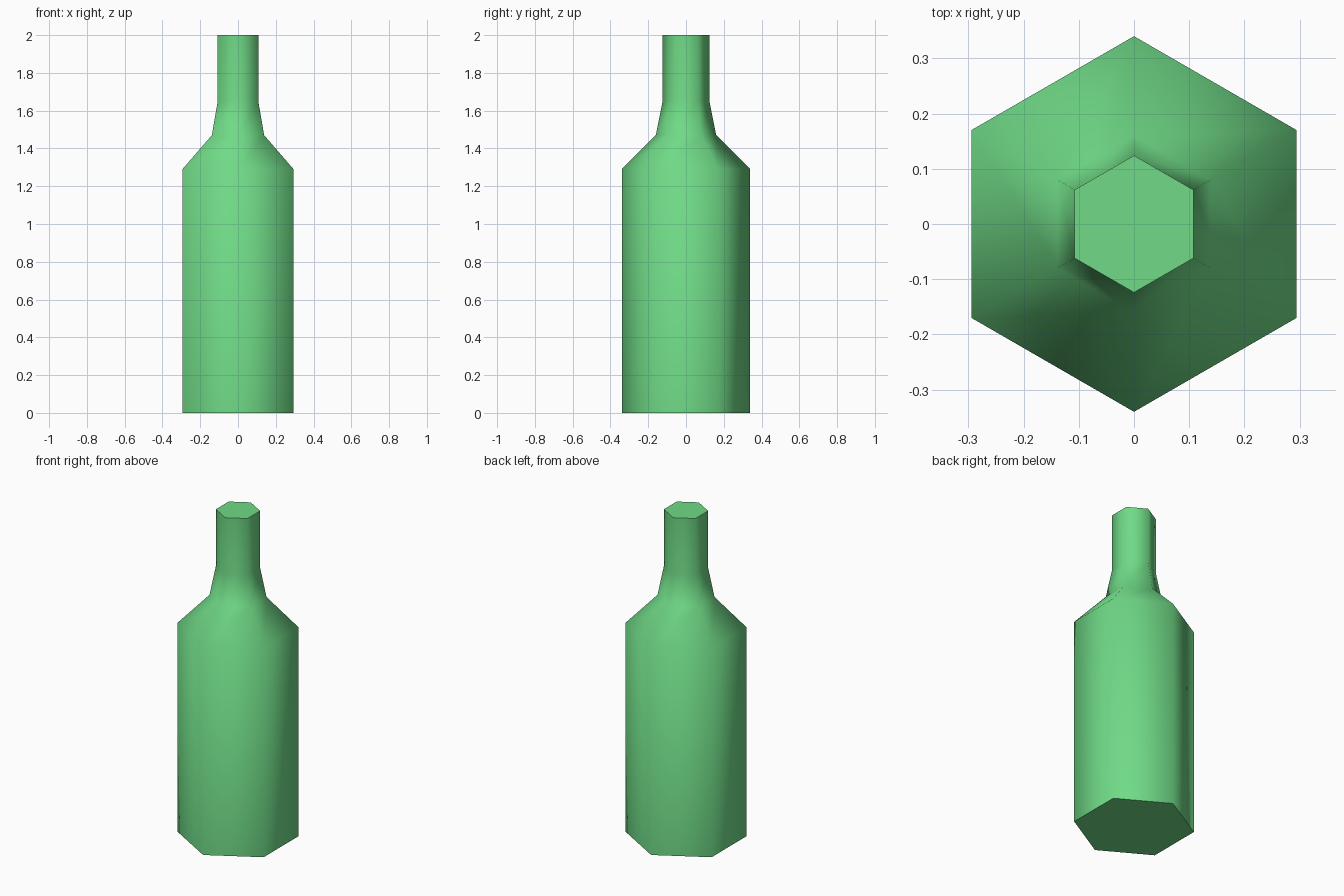
import bpy, bmesh, math

if "Cube" in bpy.data.objects:
    bpy.data.objects.remove(bpy.data.objects["Cube"])

SIDES = 6
# Bottle profile: (corner radius, height)
PROFILE = [(0.34, 0.0), (0.34, 1.29), (0.16, 1.47), (0.124, 1.65), (0.124, 2.0)]

# Hexagonal rings, with corners pointing along +y and -y
bm = bmesh.new()
rings = []
for r, z in PROFILE:
    angles = [math.pi / 2 + math.tau * i / SIDES for i in range(SIDES)]
    rings.append([bm.verts.new((r * math.cos(a), r * math.sin(a), z)) for a in angles])

# Walls between the rings
for lower, upper in zip(rings, rings[1:]):
    for i in range(SIDES):
        j = (i + 1) % SIDES
        bm.faces.new((lower[i], lower[j], upper[j], upper[i]))

# Flat base and mouth
bm.faces.new(rings[0][::-1])
bm.faces.new(rings[-1])
bmesh.ops.recalc_face_normals(bm, faces=bm.faces)

mesh = bpy.data.meshes.new("bottle")
bm.to_mesh(mesh)
bm.free()
bottle = bpy.data.objects.new("bottle", mesh)
bpy.context.collection.objects.link(bottle)

# Green glass colour
green = bpy.data.materials.new("green_glass")
green.diffuse_color = (0.16, 0.70, 0.24, 1.0)
green.use_nodes = True
green.node_tree.nodes["Principled BSDF"].inputs["Base Color"].default_value = green.diffuse_color
mesh.materials.append(green)

# Smooth walls, sharp cap edges
bpy.context.view_layer.objects.active = bottle
bottle.select_set(True)
bpy.ops.object.shade_smooth_by_angle(angle=math.radians(70))
